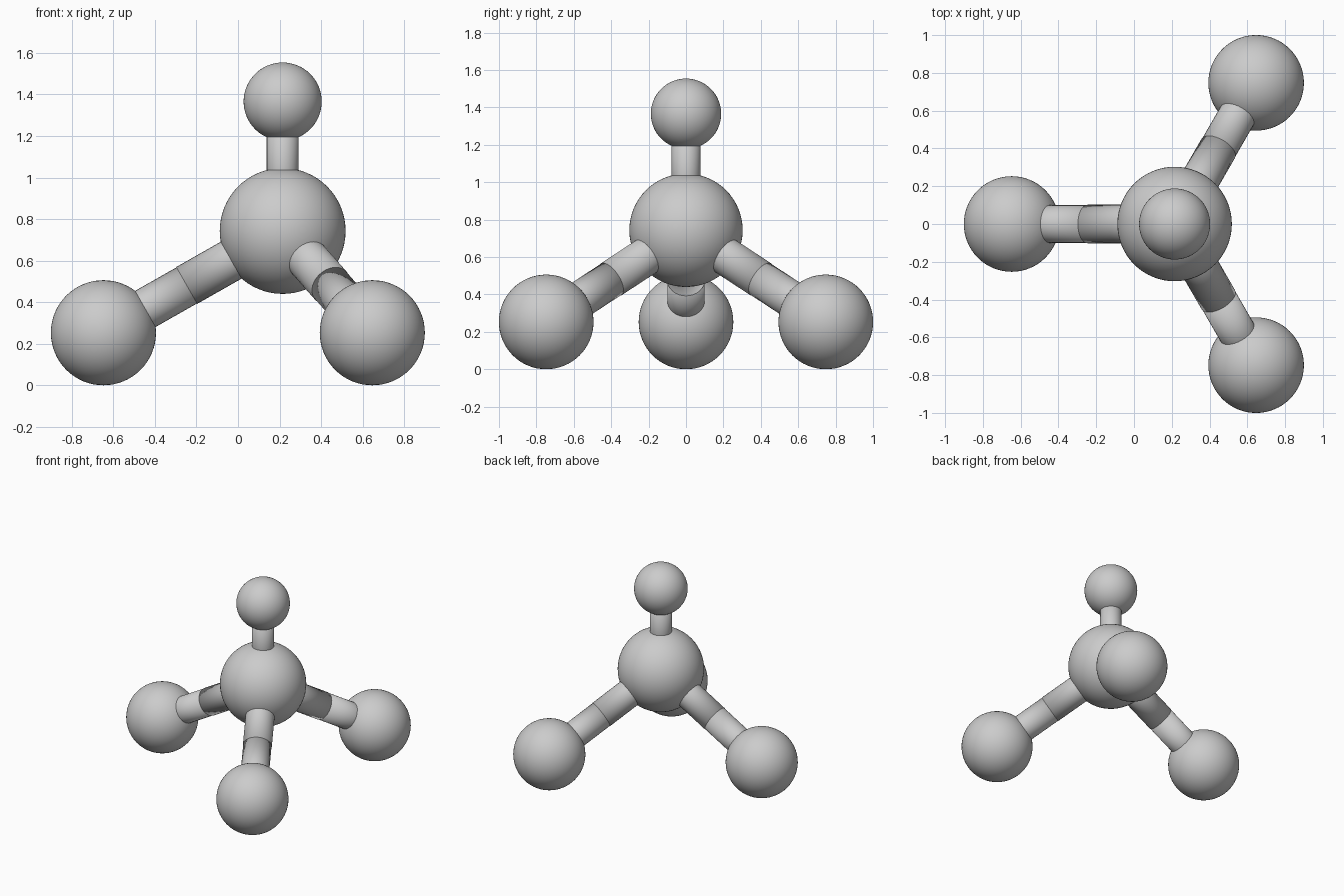
import bpy
from math import cos, sin, radians
from mathutils import Vector

cube = bpy.data.objects.get("Cube")
if cube:
    bpy.data.objects.remove(cube)

# One grey for the whole model
grey = bpy.data.materials.new("light_grey")
grey.use_nodes = True
colour = (0.6, 0.6, 0.6, 1)
grey.diffuse_color = colour
grey.node_tree.nodes["Principled BSDF"].inputs["Base Color"].default_value = colour


def finish(name):
    obj = bpy.context.object
    obj.name = name
    obj.data.materials.append(grey)
    bpy.ops.object.shade_smooth()


def ball(name, centre, radius):
    bpy.ops.mesh.primitive_uv_sphere_add(segments=64, ring_count=32, radius=radius, location=centre)
    finish(name)


def rod(name, start, end, radius):
    # Smooth shading runs over the caps, so the joint between two rods reads as a seam
    axis = end - start
    bpy.ops.mesh.primitive_cylinder_add(
        vertices=32, radius=radius, depth=axis.length, location=(start + end) / 2,
        rotation=axis.to_track_quat('Z', 'Y').to_euler())
    finish(name)


# Central ball, with a small ball on a thin rod above
centre = Vector((0.215, 0, 0.743))
top = Vector((0.215, 0, 1.366))
ball("central_ball", centre, 0.303)
ball("top_ball", top, 0.188)
rod("top_rod", centre, top, 0.077)

# Three sloping legs, each a two-part rod ending in a ball
for side, angle in (("right", 180), ("front", -60), ("back", 60)):
    a = radians(angle)
    foot = centre + Vector((0.863 * cos(a), 0.863 * sin(a), -0.49))
    joint = centre.lerp(foot, 0.535)
    ball(side + "_ball", foot, 0.253)
    rod(side + "_inner_rod", centre, joint, 0.102)
    rod(side + "_outer_rod", joint, foot, 0.1)
